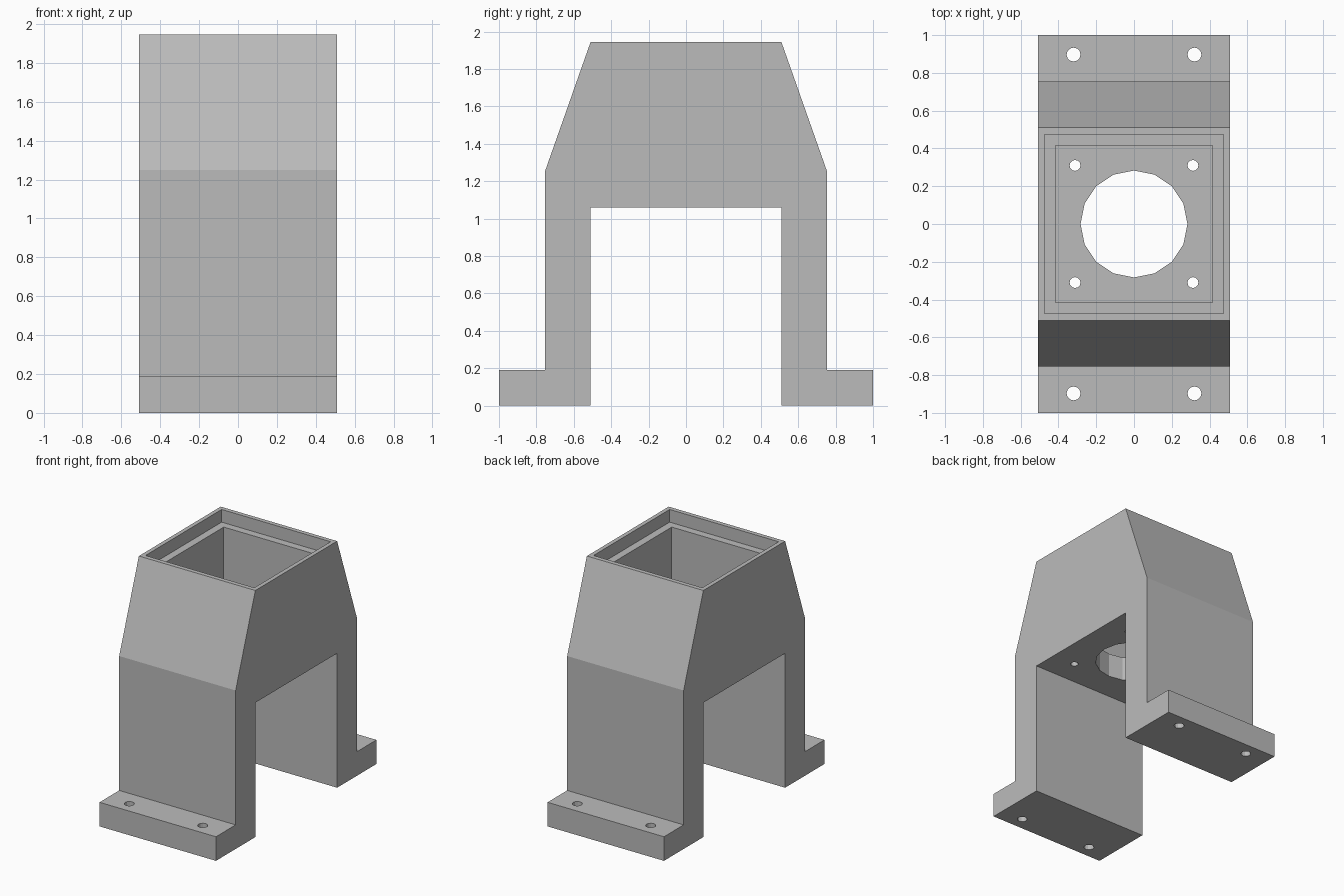
import bpy
import bmesh
from math import pi

cube = bpy.data.objects.get("Cube")
if cube:
    bpy.data.objects.remove(cube, do_unlink=True)

HALF_WIDTH = 0.508
TOP, FLOOR, CEILING, FOOT = 1.945, 1.25, 1.06, 0.19

# Single grey finish
grey = bpy.data.materials.new("grey")
grey.use_nodes = True
colour = (0.5, 0.5, 0.5, 1)
grey.diffuse_color = colour
grey.node_tree.nodes["Principled BSDF"].inputs["Base Color"].default_value = colour


def make_object(name, bm):
    bmesh.ops.recalc_face_normals(bm, faces=bm.faces)
    mesh = bpy.data.meshes.new(name)
    bm.to_mesh(mesh)
    bm.free()
    mesh.materials.append(grey)
    obj = bpy.data.objects.new(name, mesh)
    bpy.context.collection.objects.link(obj)
    return obj


def prism(name, half_size, sides, low, high, x=0, y=0, turn=0):
    """Upright prism: a square box for 4 sides, otherwise a round bore."""
    bm = bmesh.new()
    radius = half_size * 2 ** 0.5 if sides == 4 else half_size
    bmesh.ops.create_cone(bm, cap_ends=True, segments=sides, radius1=radius,
                          radius2=radius, depth=high - low)
    bmesh.ops.rotate(bm, verts=bm.verts, cent=(0, 0, 0),
                     matrix=Matrix.Rotation(turn, 3, "Z"))
    bmesh.ops.translate(bm, verts=bm.verts, vec=(x, y, (low + high) / 2))
    return make_object(name, bm)


def cut(body, cutter):
    """Subtract the cutter from the body and discard it."""
    cutter.hide_render = True
    mod = body.modifiers.new(cutter.name, "BOOLEAN")
    mod.operation = "DIFFERENCE"
    mod.solver = "EXACT"
    mod.object = cutter
    bpy.context.view_layer.objects.active = body
    bpy.ops.object.modifier_apply(modifier=mod.name)
    bpy.data.objects.remove(cutter, do_unlink=True)


from mathutils import Matrix

# Body: mirrored side profile of feet, legs and tapered head
side = [(0.51, CEILING), (0.51, 0), (1, 0), (1, FOOT),
        (0.755, FOOT), (0.755, FLOOR), (0.51, TOP)]
outline = side + [(-y, z) for y, z in reversed(side)]
bm = bmesh.new()
face = bm.faces.new([bm.verts.new((-HALF_WIDTH, y, z)) for y, z in outline])
extruded = bmesh.ops.extrude_face_region(bm, geom=[face])["geom"]
bmesh.ops.translate(bm, vec=(2 * HALF_WIDTH, 0, 0),
                    verts=[v for v in extruded if isinstance(v, bmesh.types.BMVert)])
bracket = make_object("motor_mount_bracket", bm)

# Head: square pocket, shallow rim recess and large floor bore
cut(bracket, prism("pocket", 0.415, 4, FLOOR, TOP + 0.1, turn=pi / 4))
cut(bracket, prism("rim_recess", 0.475, 4, TOP - 0.1, TOP + 0.1, turn=pi / 4))
cut(bracket, prism("floor_bore", 0.283, 16, CEILING - 0.1, FLOOR + 0.1))

# Screw holes in the floor and the feet
for sx in (-1, 1):
    for sy in (-1, 1):
        cut(bracket, prism("floor_screw_hole", 0.029, 12, CEILING - 0.1,
                           FLOOR + 0.1, sx * 0.312, sy * 0.31))
        cut(bracket, prism("foot_screw_hole", 0.037, 12, -0.1,
                           FOOT + 0.1, sx * 0.32, sy * 0.897))
